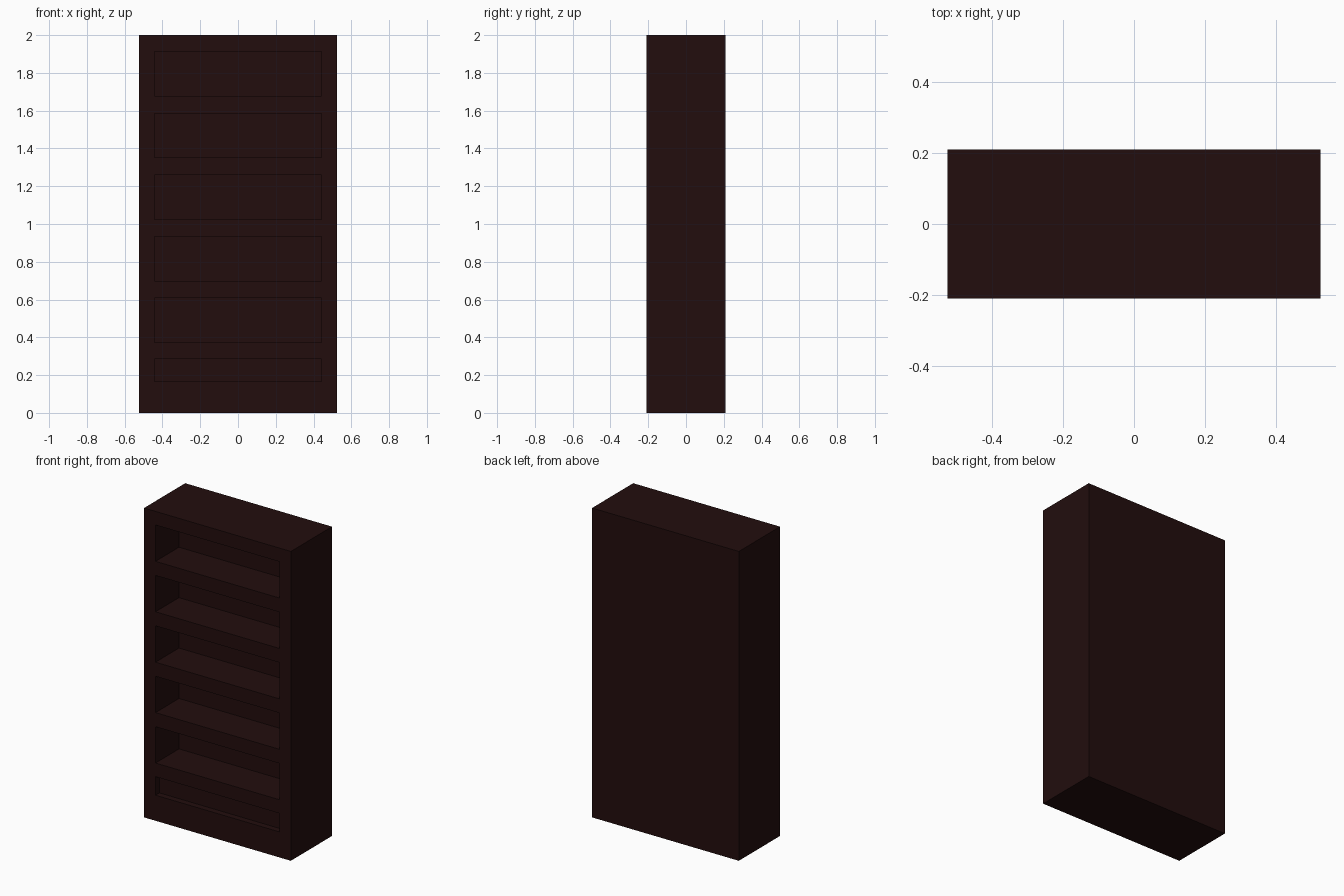
import bpy
import bmesh
from mathutils import Matrix, Vector

if "Cube" in bpy.data.objects:
    bpy.data.objects.remove(bpy.data.objects["Cube"])

WIDTH, DEPTH, HEIGHT = 1.05, 0.42, 2.0
FRONT = -DEPTH / 2
OPEN_X = 0.443          # half width of the openings
SHELF_DEPTH = 0.24      # depth of the shelf compartments
PANEL_DEPTH = 0.04      # depth of the shallow base recess

wood = bpy.data.materials.new("dark brown wood")
wood.diffuse_color = (0.016, 0.004, 0.004, 1)
wood.use_nodes = True
wood.node_tree.nodes["Principled BSDF"].inputs["Base Color"].default_value = wood.diffuse_color


def add_box(bm, low, high):
    low, high = Vector(low), Vector(high)
    matrix = Matrix.Translation((low + high) / 2) @ Matrix.Diagonal((high - low).to_4d())
    matrix[3][3] = 1
    bmesh.ops.create_cube(bm, size=1, matrix=matrix)


def make_object(name, boxes):
    bm = bmesh.new()
    for low, high in boxes:
        add_box(bm, low, high)
    mesh = bpy.data.meshes.new(name)
    bm.to_mesh(mesh)
    bm.free()
    mesh.materials.append(wood)
    obj = bpy.data.objects.new(name, mesh)
    bpy.context.collection.objects.link(obj)
    return obj


# Solid bookcase body
body = make_object("bookcase_body", [
    ((-WIDTH / 2, FRONT, 0), (WIDTH / 2, -FRONT, HEIGHT))])

# Five equal shelf compartments above one shallow base recess
recesses = [(0.165, 0.285, PANEL_DEPTH)]
for i in range(5):
    z = 0.373 + i * 0.326
    recesses.append((z, z + 0.235, SHELF_DEPTH))

cutter = make_object("compartment_cutter", [
    ((-OPEN_X, FRONT - 0.1, z0), (OPEN_X, FRONT + depth, z1))
    for z0, z1, depth in recesses])
cutter.hide_render = True

cut = body.modifiers.new("compartments", 'BOOLEAN')
cut.operation = 'DIFFERENCE'
cut.solver = 'EXACT'
cut.object = cutter

bpy.context.view_layer.objects.active = body
body.select_set(True)
bpy.ops.object.modifier_apply(modifier=cut.name)
bpy.data.objects.remove(cutter)
